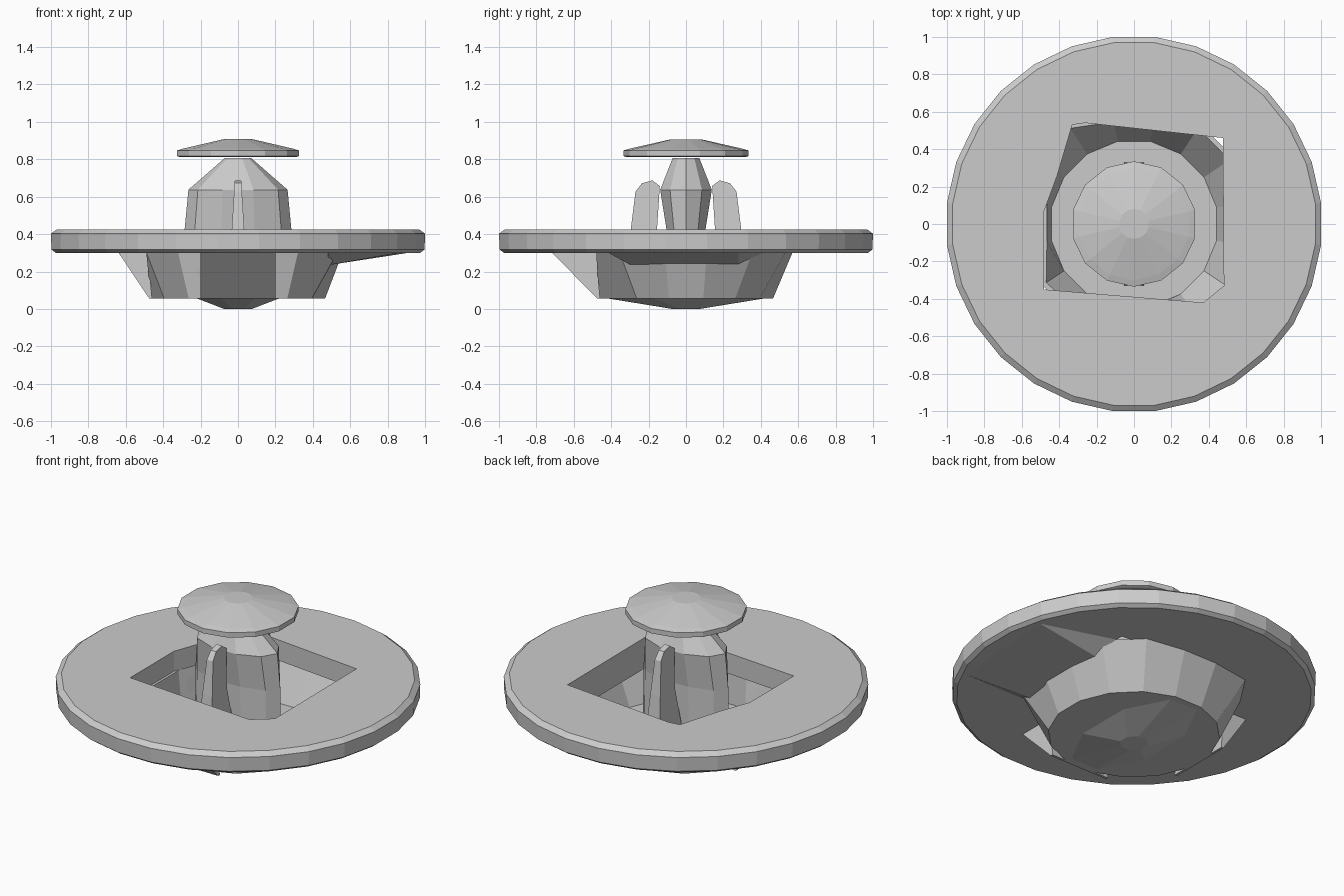
import bpy, bmesh
from math import sin, cos, pi

if "Cube" in bpy.data.objects:
    bpy.data.objects.remove(bpy.data.objects["Cube"])


def make(name, verts, faces):
    bm = bmesh.new()
    vs = [bm.verts.new(v) for v in verts]
    for f in faces:
        bm.faces.new([vs[i] for i in f])
    bmesh.ops.recalc_face_normals(bm, faces=bm.faces)
    me = bpy.data.meshes.new(name)
    bm.to_mesh(me)
    bm.free()
    ob = bpy.data.objects.new(name, me)
    bpy.context.collection.objects.link(ob)
    return ob


def loft(name, rings):
    """Closed solid through rings with equal point counts."""
    n = len(rings[0])
    verts = [p for r in rings for p in r]
    faces = [(k * n + i, k * n + (i + 1) % n, (k + 1) * n + (i + 1) % n, (k + 1) * n + i)
             for k in range(len(rings) - 1) for i in range(n)]
    faces += [tuple(range(n)), tuple(range(len(verts) - n, len(verts)))]
    return make(name, verts, faces)


def oval(n, rx, ry, z, phase=0.5):
    return [(rx * cos(2 * pi * (i + phase) / n), ry * sin(2 * pi * (i + phase) / n), z)
            for i in range(n)]


def turned(name, n, profile):
    return loft(name, [oval(n, r, r, z) for r, z in profile])


def prism(name, outline, z0, z1):
    return loft(name, [[(x, y, z) for x, y in outline] for z in (z0, z1)])


# broad flat rim with an irregular opening
rim = turned("rim", 28, [(0.98, 0.303), (1.003, 0.32), (1.006, 0.405), (0.975, 0.428)])
opening = [(-0.48, -0.35), (0.37, -0.42), (0.48, -0.33), (0.475, 0.46),
           (-0.26, 0.54), (-0.33, 0.53), (-0.41, 0.26), (-0.48, 0.07)]
cutter = prism("opening_cutter", opening, 0.1, 0.7)
mod = rim.modifiers.new("opening", 'BOOLEAN')
mod.operation, mod.solver, mod.object = 'DIFFERENCE', 'EXACT', cutter
bpy.context.view_layer.objects.active = rim
bpy.ops.object.modifier_apply(modifier=mod.name)
bpy.data.objects.remove(cutter)


# bowl below the rim: round at the bottom, squarer at the top to meet the opening
def wall(top, inset):
    pts = []
    for x, y, z in oval(16, 1, 1, 0.306 if top else 0.06):
        r = 0.475
        if top:
            rx = (0.56 if x > 0 else 0.49) / max(abs(x), 0.01)
            ry = (0.57 if y > 0 else 0.48) / max(abs(y), 0.01)
            r = min(rx, ry, 0.64)
        r -= inset
        pts.append((x * r, y * r, z + (0.03 if inset and not top else 0)))
    return pts


loft("bowl", [wall(False, 0), wall(True, 0), wall(True, 0.025), wall(False, 0.025)])

# faceted keel under the bowl
loft("keel", [oval(8, 0.08, 0.08, 0.003), oval(8, 0.24, 0.46, 0.06)])

# sloping braces under the front and left of the rim
for name, reach, turn in (("front_brace", 0.72, 0), ("left_brace", 0.64, 1)):
    side = [(-0.46, 0.06), (-0.475, 0.06), (-reach, 0.306), (-0.48, 0.306)]
    rings = [[(x, y, z) for y, z in side] for x in (-0.2, 0.2)]
    if turn:
        rings = [[(y, -x, z) for x, y, z in r] for r in rings]
    loft(name, rings)

# shallow wedge under the right of the rim
loft("right_wedge", [[(0.48, -0.30, 0.24), (0.50, -0.30, 0.24), (0.50, 0.28, 0.24), (0.48, 0.28, 0.24)],
                     [(0.48, -0.42, 0.306), (0.88, -0.42, 0.306), (0.93, 0.28, 0.306), (0.48, 0.42, 0.306)]])

# central core, wide from the front and narrow from the side
core = loft("core", [oval(10, rx, ry, z, 0) for rx, ry, z in
                     ((0.29, 0.11, 0.08), (0.285, 0.11, 0.43), (0.265, 0.145, 0.64), (0.07, 0.075, 0.81))])

# rounded, tapering upright fins in front of and behind the core
fin_side = [(0.09, 0.08), (0.33, 0.08), (0.295, 0.43), (0.27, 0.63),
            (0.235, 0.675), (0.18, 0.69), (0.14, 0.66), (0.155, 0.43)]
for name, s in (("front_fin", -1), ("back_fin", 1)):
    loft(name, [[(side * (0.06 - 0.062 * z), s * y, z) for y, z in fin_side]
                for side in (-1, 1)])

# faceted cap
turned("cap", 14, [(0.32, 0.815), (0.335, 0.82), (0.335, 0.85), (0.30, 0.86), (0.08, 0.91)])

# stand the whole model on the ground
for ob in bpy.context.collection.objects:
    ob.location.z = -0.003
